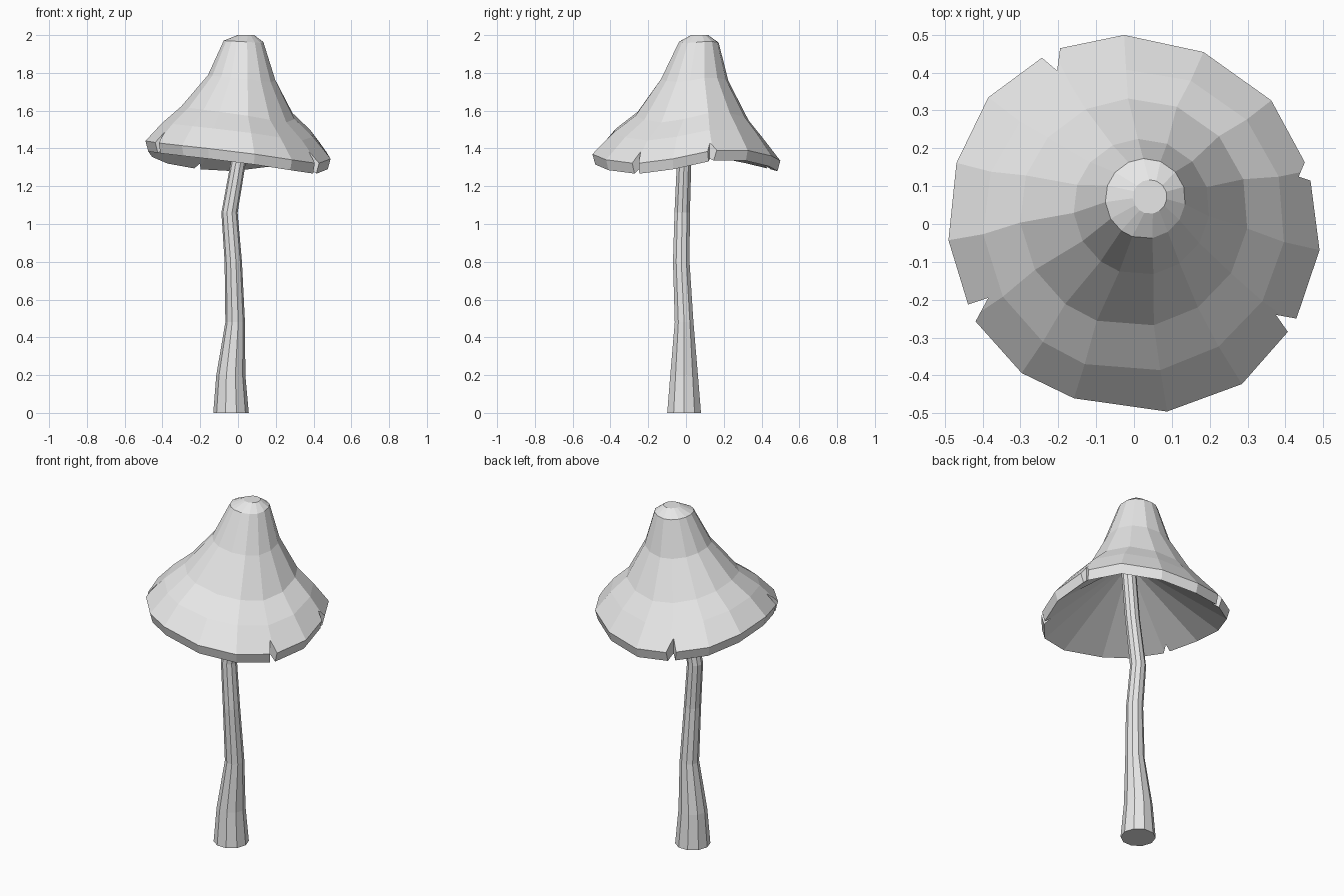
import bpy, bmesh
from math import cos, sin, pi, radians

if "Cube" in bpy.data.objects:
    bpy.data.objects.remove(bpy.data.objects["Cube"], do_unlink=True)

grey = bpy.data.materials.new("pale grey")
grey.use_nodes = True
grey.diffuse_color = (0.8, 0.8, 0.8, 1)
grey.node_tree.nodes["Principled BSDF"].inputs["Base Color"].default_value = (0.8, 0.8, 0.8, 1)


def loft(name, rings):
    """Closed solid through a list of rings, flat shaded."""
    bm = bmesh.new()
    loops = [[bm.verts.new(p) for p in ring] for ring in rings]
    n = len(loops[0])
    for a, b in zip(loops, loops[1:]):
        for i in range(n):
            j = (i + 1) % n
            bm.faces.new((a[i], a[j], b[j], b[i]))
    bm.faces.new(loops[0])
    bm.faces.new(loops[-1])
    bmesh.ops.recalc_face_normals(bm, faces=bm.faces)
    mesh = bpy.data.meshes.new(name)
    bm.to_mesh(mesh)
    bm.free()
    mesh.materials.append(grey)
    obj = bpy.data.objects.new(name, mesh)
    bpy.context.collection.objects.link(obj)
    return obj


# Bent stem: x, y, z, radius, ending inside the cap
stem_path = [(-.037, -.01, 0, .094), (-.038, -.01, .2, .077), (-.015, -.01, .48, .052),
             (-.025, -.025, .8, .046), (-.045, -.02, 1.06, .043), (.002, -.01, 1.33, .04),
             (.04, .0, 1.64, .04)]
SIDES = 10
loft("stem", [[(x + r * cos(2 * pi * i / SIDES), y + r * sin(2 * pi * i / SIDES), z)
               for i in range(SIDES)] for x, y, z, r in stem_path])

# Wavy rim: angle, radius, height
rim = [(93, .5, 1.335), (68, .49, 1.36), (42, .488, 1.39), (17, .484, 1.39), (-8, .495, 1.345),
       (-32, .5, 1.32), (-56, .51, 1.34), (-80, .503, 1.37), (-109, .487, 1.40),
       (-127, .493, 1.415), (-150, .494, 1.43), (-175, .492, 1.44), (161, .496, 1.41),
       (139, .51, 1.375), (115, .508, 1.345)]
MEAN = 1.38


def rim_ring(scale, drop):
    return [(scale * r * cos(radians(a)), scale * r * sin(radians(a)), z - drop)
            for a, r, z in rim]


def cap_ring(x, y, z, radius, tilt):
    return [(x + radius * cos(radians(a)), y + radius * sin(radians(a)), z + tilt * (h - MEAN))
            for a, r, h in rim]


# Hollow cap: crown, flared skirt, rim wall, then the underside
cap = loft("cap", [
    cap_ring(.042, .072, 2.0, .045, 0),
    cap_ring(.03, .067, 1.965, .106, .1),
    cap_ring(.02, .045, 1.77, .18, .3),
    cap_ring(0, .03, 1.58, .302, .7),
    cap_ring(0, .008, 1.49, .4, .8),
    rim_ring(1, 0),
    rim_ring(.97, .055),
    cap_ring(.03, 0, 1.62, .045, 0),
])

# Torn notches in the rim: inner point and the two outer corners
notches = [((.435, .125), (.45, .16), (.465, .115)),
           ((.375, -.24), (.43, -.25), (.41, -.29)),
           ((-.385, -.195), (-.42, -.26), (-.445, -.215)),
           ((-.203, .405), (-.25, .445), (-.195, .465))]
for k, (tip, p, q) in enumerate(notches):
    wedge = [tip] + [tuple(t + 1.6 * (c - t) for t, c in zip(tip, end)) for end in (p, q)]
    cutter = loft(f"notch_cutter_{k + 1}", [[(x, y, z) for x, y in wedge] for z in (1.1, 1.7)])
    cutter.hide_render = True
    cutter.hide_set(True)
    cut = cap.modifiers.new("notch", "BOOLEAN")
    cut.operation = "DIFFERENCE"
    cut.solver = "EXACT"
    cut.object = cutter
